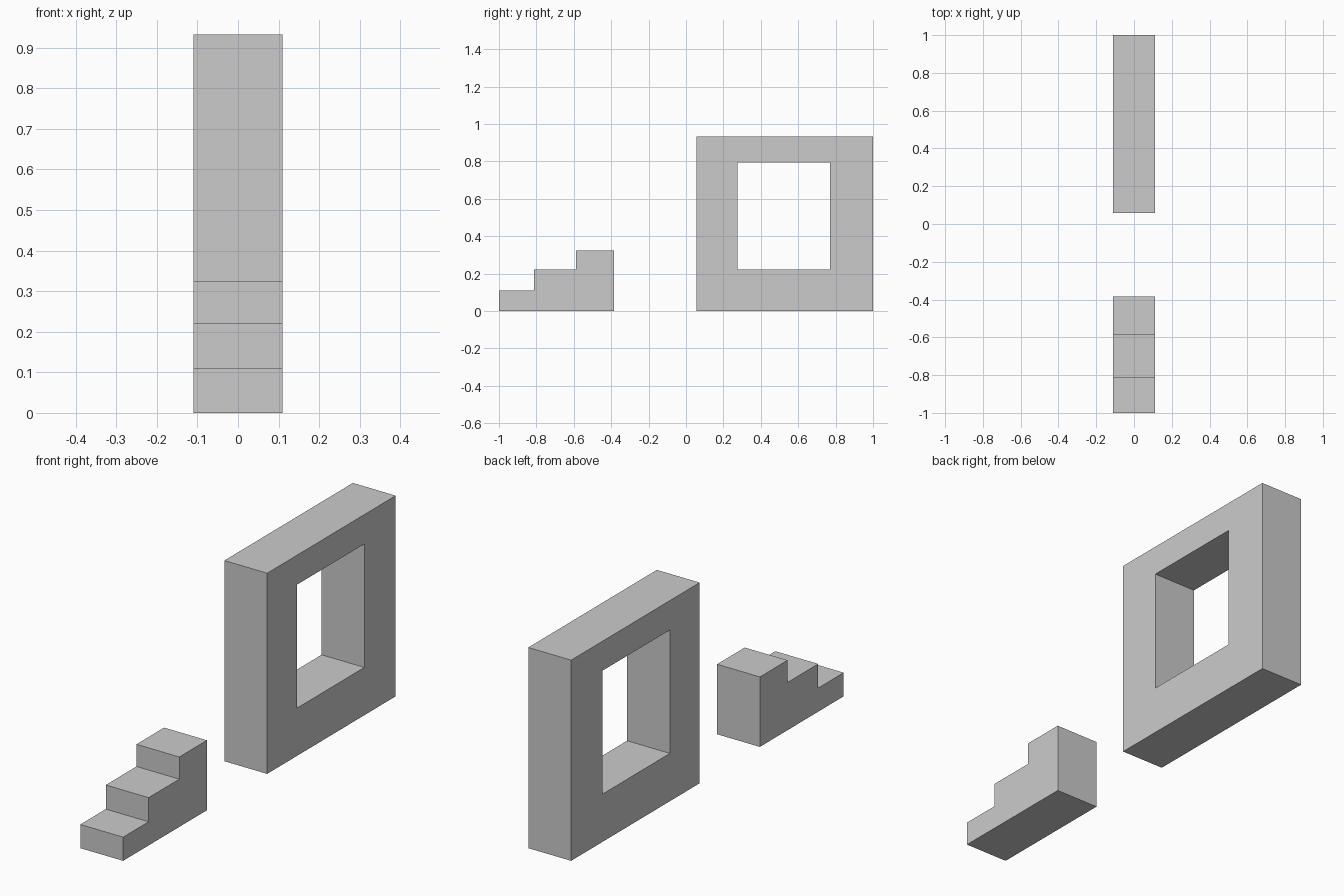
import bpy, bmesh

if "Cube" in bpy.data.objects:
    bpy.data.objects.remove(bpy.data.objects["Cube"])

HALF_WIDTH = 0.11


def make_object(name, bm):
    bmesh.ops.recalc_face_normals(bm, faces=bm.faces)
    mesh = bpy.data.meshes.new(name)
    bm.to_mesh(mesh)
    bm.free()
    obj = bpy.data.objects.new(name, mesh)
    bpy.context.collection.objects.link(obj)
    return obj


def extrude_across(bm, faces):
    """Thicken flat side faces from -x to +x."""
    result = bmesh.ops.extrude_face_region(bm, geom=faces)
    verts = [g for g in result["geom"] if isinstance(g, bmesh.types.BMVert)]
    bmesh.ops.translate(bm, verts=verts, vec=(2 * HALF_WIDTH, 0, 0))


def loop(bm, points):
    return [bm.verts.new((-HALF_WIDTH, y, z)) for y, z in points]


def rectangle(y0, y1, z0, z1):
    return [(y0, z0), (y1, z0), (y1, z1), (y0, z1)]


# Three-step staircase, from one stepped side profile
bm = bmesh.new()
profile = [(-1, 0), (-0.385, 0), (-0.385, 0.325), (-0.588, 0.325),
           (-0.588, 0.222), (-0.813, 0.222), (-0.813, 0.11), (-1, 0.11)]
extrude_across(bm, [bm.faces.new(loop(bm, profile))])
make_object("steps", bm)

# Wall with a rectangular window opening, from a ring of four faces
bm = bmesh.new()
outer = loop(bm, rectangle(0.057, 1, 0, 0.932))
inner = loop(bm, rectangle(0.275, 0.77, 0.222, 0.795))
ring = []
for i in range(4):
    j = (i + 1) % 4
    ring.append(bm.faces.new((outer[i], outer[j], inner[j], inner[i])))
extrude_across(bm, ring)
make_object("window_wall", bm)
